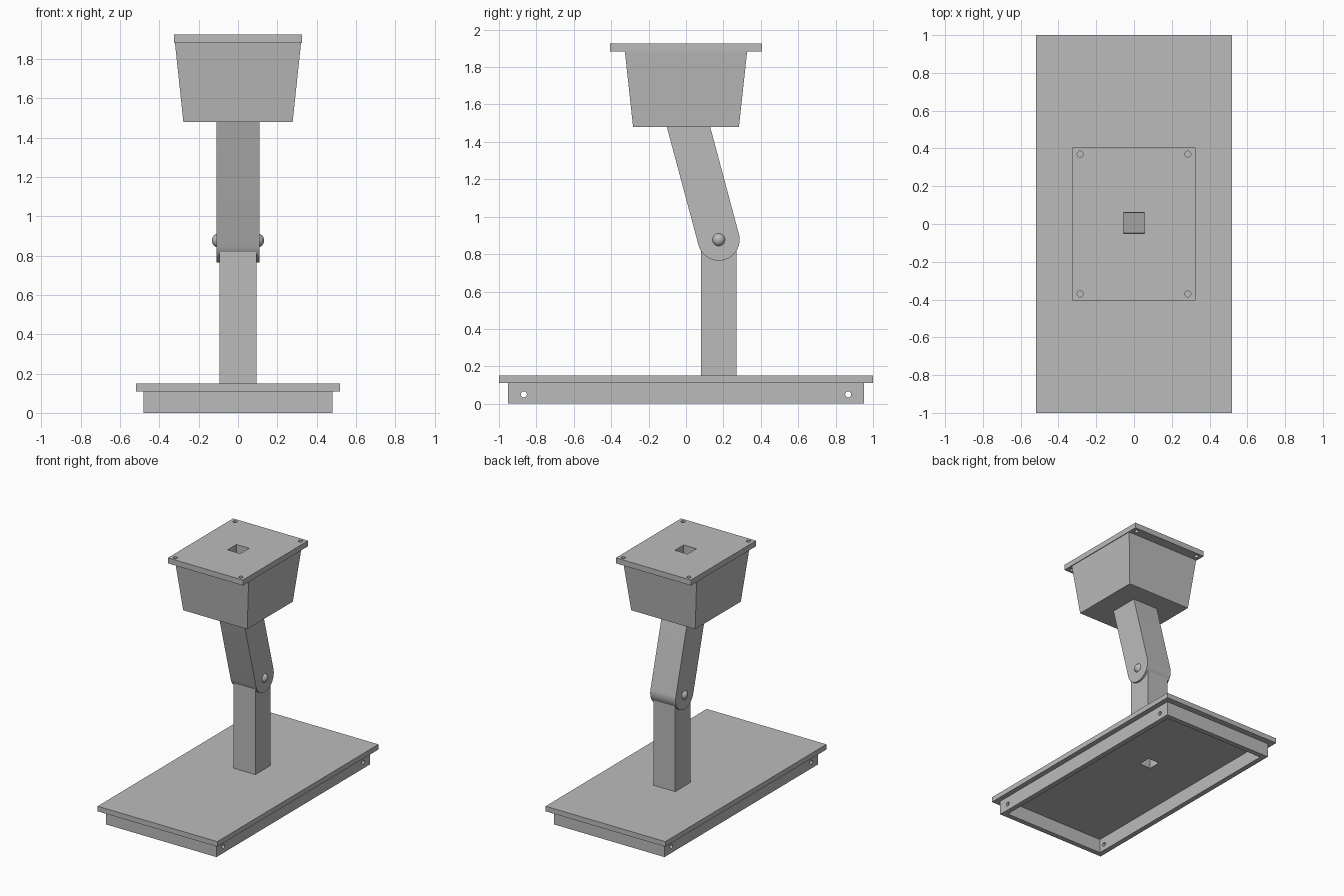
import bpy
import bmesh
from math import pi, sin, cos, radians
from mathutils import Matrix

cube = bpy.data.objects.get("Cube")
if cube:
    bpy.data.objects.remove(cube, do_unlink=True)

grey = bpy.data.materials.new("plain grey")
grey.use_nodes = True
grey.diffuse_color = (0.5, 0.5, 0.5, 1)
grey.node_tree.nodes["Principled BSDF"].inputs["Base Color"].default_value = grey.diffuse_color


def finish(name, bm, smooth=False):
    bmesh.ops.recalc_face_normals(bm, faces=bm.faces)
    mesh = bpy.data.meshes.new(name)
    bm.to_mesh(mesh)
    bm.free()
    mesh.materials.append(grey)
    ob = bpy.data.objects.new(name, mesh)
    bpy.context.collection.objects.link(ob)
    if smooth:
        select(ob)
        bpy.ops.object.shade_smooth_by_angle(angle=radians(35))
    return ob


def select(ob):
    bpy.ops.object.select_all(action='DESELECT')
    ob.select_set(True)
    bpy.context.view_layer.objects.active = ob


def block(name, hx, hy, z0, z1, y=0, top=None):
    """Box from half sizes; top gives other half sizes for a tapered box."""
    bm = bmesh.new()
    bmesh.ops.create_cube(bm, size=2)
    for v in bm.verts:
        sx, sy = top if top and v.co.z > 0 else (hx, hy)
        v.co = (v.co.x * sx, v.co.y * sy + y, z1 if v.co.z > 0 else z0)
    return finish(name, bm)


def rod(name, radius, depth, matrix):
    bm = bmesh.new()
    bmesh.ops.create_cone(bm, cap_ends=True, segments=24, radius1=radius,
                          radius2=radius, depth=depth, matrix=matrix)
    return finish(name, bm)


def cut(ob, cutter):
    """Subtract the cutter, then discard it."""
    cutter.hide_render = True
    mod = ob.modifiers.new("cut", 'BOOLEAN')
    mod.operation = 'DIFFERENCE'
    mod.solver = 'EXACT'
    mod.object = cutter
    select(ob)
    bpy.ops.object.modifier_apply(modifier="cut")
    bpy.data.objects.remove(cutter, do_unlink=True)


PIVOT_Y, PIVOT_Z, TILT, BORE = 0.175, 0.877, radians(15), 0.055

# Base: top plate over an open rectangular skirt with side screw holes
base_plate = block("base_plate", 0.52, 1.0, 0.11, 0.15)
base_skirt = block("base_skirt", 0.48, 0.953, 0, 0.11)
cut(base_skirt, block("skirt_cutter", 0.44, 0.913, -0.1, 0.2))
for y in (-0.867, 0.867):
    cut(base_skirt, rod("screw_cutter", 0.016, 2,
                        Matrix.Translation((0, y, 0.05)) @ Matrix.Rotation(pi / 2, 4, 'Y')))

# Lower post with a cable bore continuing through the base plate
post = block("lower_post", 0.095, 0.095, 0.15, PIVOT_Z, PIVOT_Y)
for part in (base_plate, post):
    cut(part, block("bore_cutter", 0.05, 0.05, 0, 0.76, PIVOT_Y))

# Tilted upper arm with a rounded lower end
bm = bmesh.new()
R, STEPS, LENGTH = 0.112, 24, 0.66
outline = [(R * cos(pi + pi * i / STEPS), R * sin(pi + pi * i / STEPS)) for i in range(STEPS + 1)]
outline += [(R, LENGTH), (-R, LENGTH)]
face = bm.faces.new([bm.verts.new((-0.11, y, z)) for y, z in outline])
side = bmesh.ops.extrude_face_region(bm, geom=[face])["geom"]
bmesh.ops.translate(bm, vec=(0.22, 0, 0), verts=[g for g in side if isinstance(g, bmesh.types.BMVert)])
arm_frame = Matrix.Translation((0, PIVOT_Y, PIVOT_Z)) @ Matrix.Rotation(TILT, 4, 'X')
bm.transform(arm_frame)
arm = finish("upper_arm", bm, smooth=True)
arm_bore = block("arm_bore_cutter", BORE, BORE, 0.14, 0.8)
arm_bore.data.transform(arm_frame)
cut(arm, arm_bore)

# Domed pivot pins on both sides
for side_name, s in (("left", 1), ("right", -1)):
    bm = bmesh.new()
    bmesh.ops.create_uvsphere(bm, u_segments=24, v_segments=16, radius=0.036,
                              matrix=Matrix.Translation((s * 0.097, PIVOT_Y, PIVOT_Z)))
    finish(side_name + "_pivot_pin", bm, smooth=True)

# Tapered head and its mounting plate, bored through the middle
head = block("head_box", 0.278, 0.283, 1.48, 1.885, top=(0.321, 0.327))
head_plate = block("head_plate", 0.326, 0.405, 1.882, 1.925)
for part in (head, head_plate):
    cut(part, block("head_bore_cutter", BORE, BORE, 1.4, 2, 0.005))
for x in (-0.285, 0.285):
    for y in (-0.37, 0.37):
        cut(head_plate, rod("corner_cutter", 0.016, 0.2, Matrix.Translation((x, y, 1.9))))
